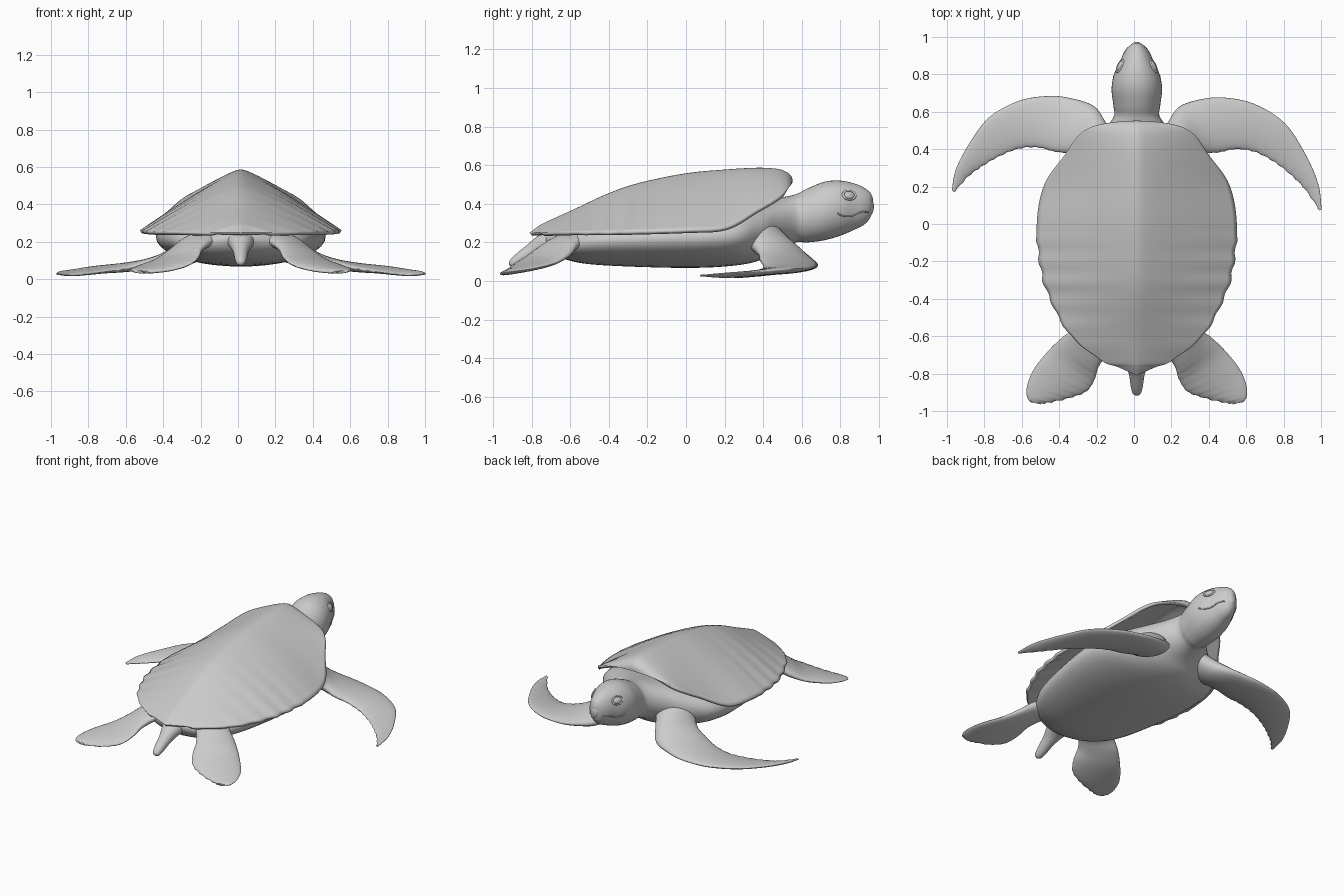
import bpy, bmesh, math
from mathutils import Vector, Matrix
from mathutils.bvhtree import BVHTree

if "Cube" in bpy.data.objects:
    bpy.data.objects.remove(bpy.data.objects["Cube"])

CX = 0.015          # the body's mid-line
UP = Vector((0, 0, 1))


def spline(rows, steps=6):
    """Catmull-Rom interpolation of rows of numbers."""
    out = []
    for i in range(len(rows) - 1):
        a, b = rows[max(i - 1, 0)], rows[i]
        c, d = rows[i + 1], rows[min(i + 2, len(rows) - 1)]
        for k in range(steps):
            t = k / steps
            out.append([0.5 * (2 * q + (r - p) * t + (2 * p - 5 * q + 4 * r - s) * t * t
                               + (3 * q - p - 3 * r + s) * t ** 3)
                        for p, q, r, s in zip(a, b, c, d)])
    out.append(list(rows[-1]))
    return out


def finish(name, bm, angle=60):
    me = bpy.data.meshes.new(name)
    bm.to_mesh(me)
    bm.free()
    ob = bpy.data.objects.new(name, me)
    bpy.context.collection.objects.link(ob)
    bpy.ops.object.select_all(action='DESELECT')
    ob.select_set(True)
    bpy.context.view_layer.objects.active = ob
    bpy.ops.object.shade_smooth_by_angle(angle=math.radians(angle))
    return ob


def loft(sections, n=28, up=None):
    """Skin elliptical rings; a section is (edge point, other edge point, half thickness)."""
    bm = bmesh.new()
    mids = [(a + b) / 2 for a, b, _ in sections]
    rings = []
    for i, (a, b, th) in enumerate(sections):
        half = (a - b) / 2
        tangent = mids[min(i + 1, len(mids) - 1)] - mids[max(i - 1, 0)]
        normal = up or half.cross(tangent).normalized()
        rings.append([bm.verts.new(mids[i] + half * math.cos(t) + normal * th * math.sin(t))
                      for t in (2 * math.pi * k / n for k in range(n))])
    for r, s in zip(rings, rings[1:]):
        for k in range(n):
            bm.faces.new((r[k], r[(k + 1) % n], s[(k + 1) % n], s[k]))
    bm.faces.new(rings[0])
    bm.faces.new(rings[-1])
    bmesh.ops.recalc_face_normals(bm, faces=bm.faces)
    return bm


# Carapace: keeled roof, rows of (y, half width, crest z, rim z)
shell_rows = spline([
    (-0.81, 0, .25, .25), (-0.765, .10, .285, .25), (-0.73, .19, .305, .25),
    (-0.59, .36, .37, .255), (-0.4, .465, .46, .255), (-0.24, .515, .515, .258),
    (0, .535, .565, .265), (.21, .495, .585, .28), (.37, .385, .592, .37),
    (.47, .315, .585, .43), (.52, .24, .568, .47), (.545, .12, .545, .50),
    (.553, 0, .52, .51)], 8)
bm = bmesh.new()
N = 24
grid = []
for y, w, top, rim in shell_rows:
    if y < -.05:
        w *= 1 + .012 * math.sin(y * 55)      # scalloped rear margin
    line = []
    for k in range(-N, N + 1):
        v = k / N
        f = 1 - (math.sqrt(v * v + .002) ** 1.22) / 1.0012
        line.append(bm.verts.new((CX + w * v, y, rim + (top - rim) * f)))
    grid.append(line)
for r, s in zip(grid, grid[1:]):
    for k in range(2 * N):
        bm.faces.new((r[k], r[k + 1], s[k + 1], s[k]))
bmesh.ops.remove_doubles(bm, verts=bm.verts, dist=.0005)
bmesh.ops.recalc_face_normals(bm, faces=bm.faces)
if sum(f.normal.z for f in bm.faces) < 0:
    bmesh.ops.reverse_faces(bm, faces=bm.faces)
shell = finish("carapace", bm, 45)
mod = shell.modifiers.new("thickness", 'SOLIDIFY')
mod.thickness, mod.offset = .02, -1

# Belly, neck and head in one skin: rows of (y, half width, top z, bottom z)
body_rows = spline([
    (-.74, .03, .24, .20), (-.68, .17, .26, .14), (-.58, .29, .29, .10),
    (-.4, .38, .34, .08), (0, .45, .38, .068), (.25, .43, .385, .08),
    (.39, .31, .41, .11), (.48, .2, .43, .165), (.57, .125, .45, .2),
    (.63, .125, .48, .2), (.72, .135, .515, .212), (.80, .122, .52, .235),
    (.87, .09, .506, .265), (.92, .066, .485, .29), (.953, .04, .46, .325),
    (.968, .012, .43, .37)])
bm = loft([(Vector((CX + w, y, (a + b) / 2)), Vector((CX - w, y, (a + b) / 2)), (a - b) / 2)
           for y, w, a, b in body_rows], 40, UP)
tree = BVHTree.FromBMesh(bm)
finish("body_and_head", bm)

# Rows of (leading edge xyz, trailing edge xyz, half thickness)
front_rows = [
    (.12, .46, .27, .30, .26, .27, .07), (.17, .55, .18, .32, .33, .20, .068),
    (.23, .63, .12, .37, .375, .15, .052), (.35, .67, .095, .44, .385, .11, .038),
    (.47, .68, .08, .53, .405, .08, .03), (.63, .65, .07, .63, .395, .055, .024),
    (.79, .555, .062, .73, .35, .04, .018), (.90, .40, .048, .82, .29, .028, .014),
    (.97, .25, .04, .90, .22, .02, .01), (.988, .13, .03, .978, .12, .027, .004)]
rear_rows = [
    (.26, -.52, .22, .10, -.62, .22, .05), (.33, -.565, .185, .16, -.70, .2, .043),
    (.39, -.60, .14, .205, -.765, .165, .037), (.47, -.675, .095, .225, -.83, .12, .028),
    (.55, -.775, .068, .27, -.895, .08, .022), (.585, -.86, .055, .36, -.93, .052, .017),
    (.588, -.92, .047, .47, -.955, .038, .012), (.572, -.95, .042, .52, -.96, .035, .005)]


def flipper(name, rows, side, bend):
    """bend swings the tip along y, for the slightly uneven pose."""
    path = spline(rows)
    secs = []
    for i, r in enumerate(path):
        dy = bend * (i / (len(path) - 1)) ** 3
        ripple = .005 * math.sin(i * 2.1) * i / len(path)     # uneven trailing edge
        secs.append((Vector((CX + side * r[0], r[1] + dy, r[2])),
                     Vector((CX + side * r[3], r[4] + dy + ripple, r[5])), r[6]))
    finish(name, loft(secs))


for side, tag in ((1, "right"), (-1, "left")):
    flipper("front_flipper_" + tag, front_rows, side, -.05 * side)
    flipper("rear_flipper_" + tag, rear_rows, side, 0)

    def on_head(y, z):
        return tree.ray_cast(Vector((side * 2, y, z)), Vector((-side, 0, 0)))[:2]

    # Eye: lens-shaped ball with a lid ring, set on the head's surface
    p, nrm = on_head(.845, .445)
    if nrm.x * side < 0:
        nrm = -nrm
    turn = nrm.to_track_quat('Z', 'Y').to_matrix().to_4x4()
    place = Matrix.Translation(p) @ turn
    bm = bmesh.new()
    bmesh.ops.create_uvsphere(bm, u_segments=24, v_segments=12, radius=1,
                              matrix=place @ Matrix.Diagonal((.03, .021, .01, 1)))
    finish("eye_" + tag, bm)
    bpy.ops.mesh.primitive_torus_add(major_radius=1, minor_radius=.2,
                                     major_segments=32, minor_segments=8)
    lid = bpy.context.object
    lid.name = "eyelid_" + tag
    lid.data.transform(place @ Matrix.Diagonal((.034, .025, .03, 1)))
    bpy.ops.object.shade_smooth()

    # Mouth line following the cheek
    line = spline([(.785, .352), (.81, .338), (.86, .337), (.91, .358), (.945, .36)], 4)
    pts = [on_head(y, z)[0] for y, z in line]
    pts = [q for q in pts if q]
    cu = bpy.data.curves.new("mouth_" + tag, 'CURVE')
    cu.dimensions, cu.bevel_depth = '3D', .004
    sp = cu.splines.new('POLY')
    sp.points.add(len(pts) - 1)
    for q, c in zip(sp.points, pts):
        q.co = (*c, 1)
    bpy.context.collection.objects.link(bpy.data.objects.new("mouth_" + tag, cu))

# Hooked beak tip
finish("beak", loft([(Vector((CX + w, y, z)), Vector((CX - w, y, z)), t) for y, z, w, t in
                     spline([(.91, .43, .045, .03), (.945, .40, .036, .026),
                             (.955, .365, .022, .016), (.948, .338, .008, .005)])]))

# Tail: rows of (y, z, half width, half height)
tail = spline([(-.6, .23, .1, .07), (-.72, .20, .07, .055), (-.8, .155, .043, .04),
               (-.87, .11, .032, .03), (-.903, .088, .022, .02), (-.913, .08, .006, .006)])
finish("tail", loft([(Vector((CX + w, y, z)), Vector((CX - w, y, z)), h) for y, z, w, h in tail]))
